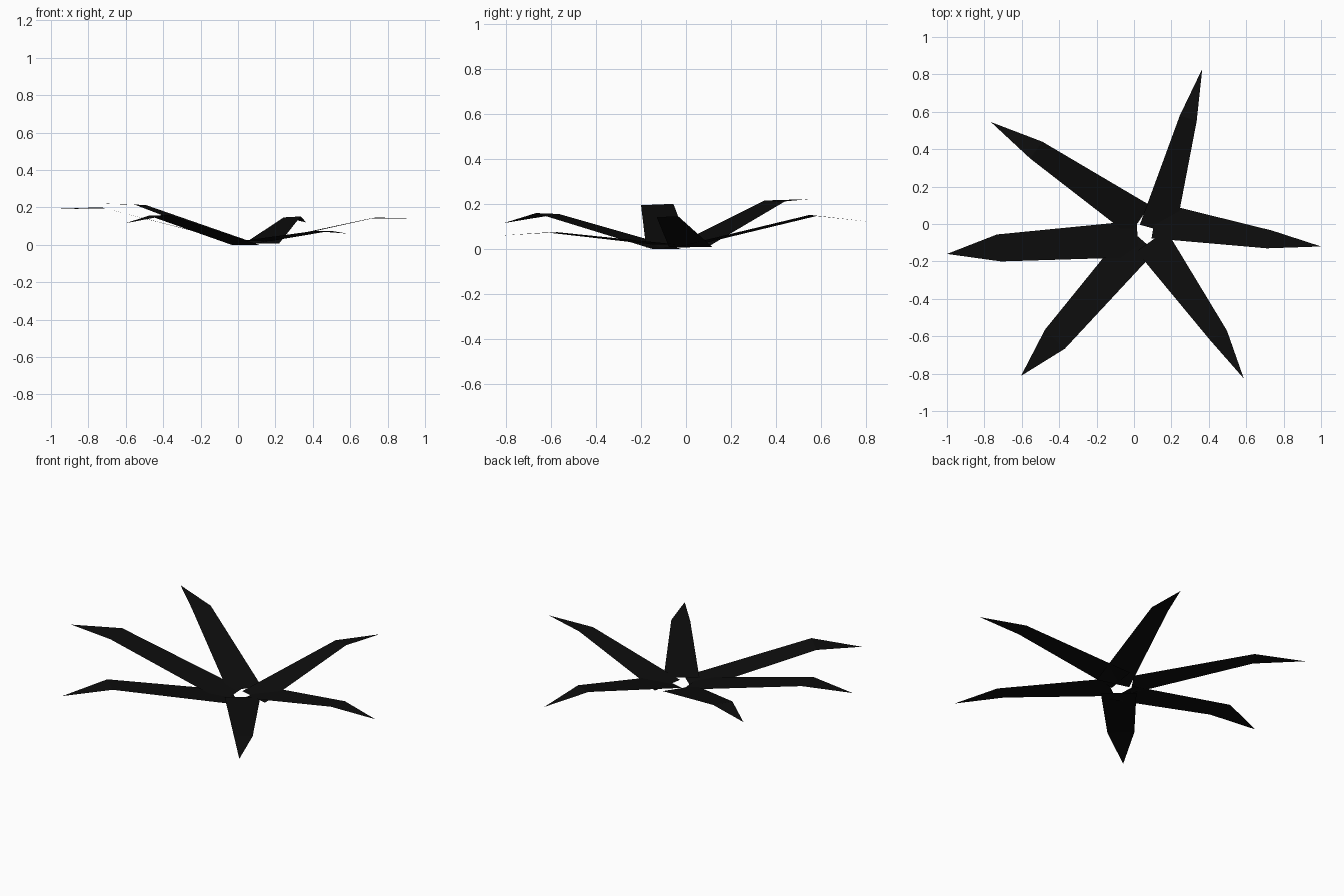
import bpy
from mathutils import Vector

if "Cube" in bpy.data.objects:
    bpy.data.objects.remove(bpy.data.objects["Cube"])

black = bpy.data.materials.new("black")
black.diffuse_color = (0.004, 0.004, 0.004, 1)
black.use_nodes = True
black.node_tree.nodes["Principled BSDF"].inputs["Base Color"].default_value = black.diffuse_color


def leaf(name, base, side_a, side_b, tip, width=0.195):
    """Flat blade: straight base edge, tapering to two shoulders, then a bent pointed tip."""
    base, a, b, tip = map(Vector, (base, side_a, side_b, tip))
    axis = (a + b) / 2 - base
    across = Vector((-axis.y, axis.x, 0)).normalized() * width / 2
    if across.dot(a - b) < 0:
        across.negate()
    mesh = bpy.data.meshes.new(name)
    mesh.from_pydata([base + across, base - across, b, a, tip], [], [(0, 1, 2, 3), (3, 2, 4)])
    if mesh.polygons[0].normal.z < 0:
        mesh.flip_normals()
    mesh.materials.append(black)
    obj = bpy.data.objects.new(name, mesh)
    bpy.context.collection.objects.link(obj)


# Six leaves radiating from the centre: base middle, two shoulders, tip
leaf("back_leaf", (0.125, -0.03, 0.006), (0.245, 0.58, 0.147), (0.335, 0.55, 0.152), (0.365, 0.83, 0.12))
leaf("back_left_leaf", (0.03, 0.02, 0.012), (-0.49, 0.44, 0.212), (-0.555, 0.35, 0.216), (-0.765, 0.545, 0.222))
leaf("left_leaf", (0.02, -0.08, 0.008), (-0.733, -0.056, 0.201), (-0.711, -0.20, 0.195), (-1.0, -0.16, 0.191))
leaf("front_left_leaf", (0.04, -0.083, 0.0), (-0.476, -0.565, 0.156), (-0.37, -0.667, 0.16), (-0.604, -0.812, 0.115))
leaf("front_right_leaf", (0.093, -0.09, 0.02), (0.497, -0.57, 0.075), (0.406, -0.62, 0.074), (0.587, -0.826, 0.06))
leaf("right_leaf", (0.11, 0.02, 0.01), (0.738, -0.035, 0.146), (0.711, -0.13, 0.142), (1.0, -0.12, 0.14))
